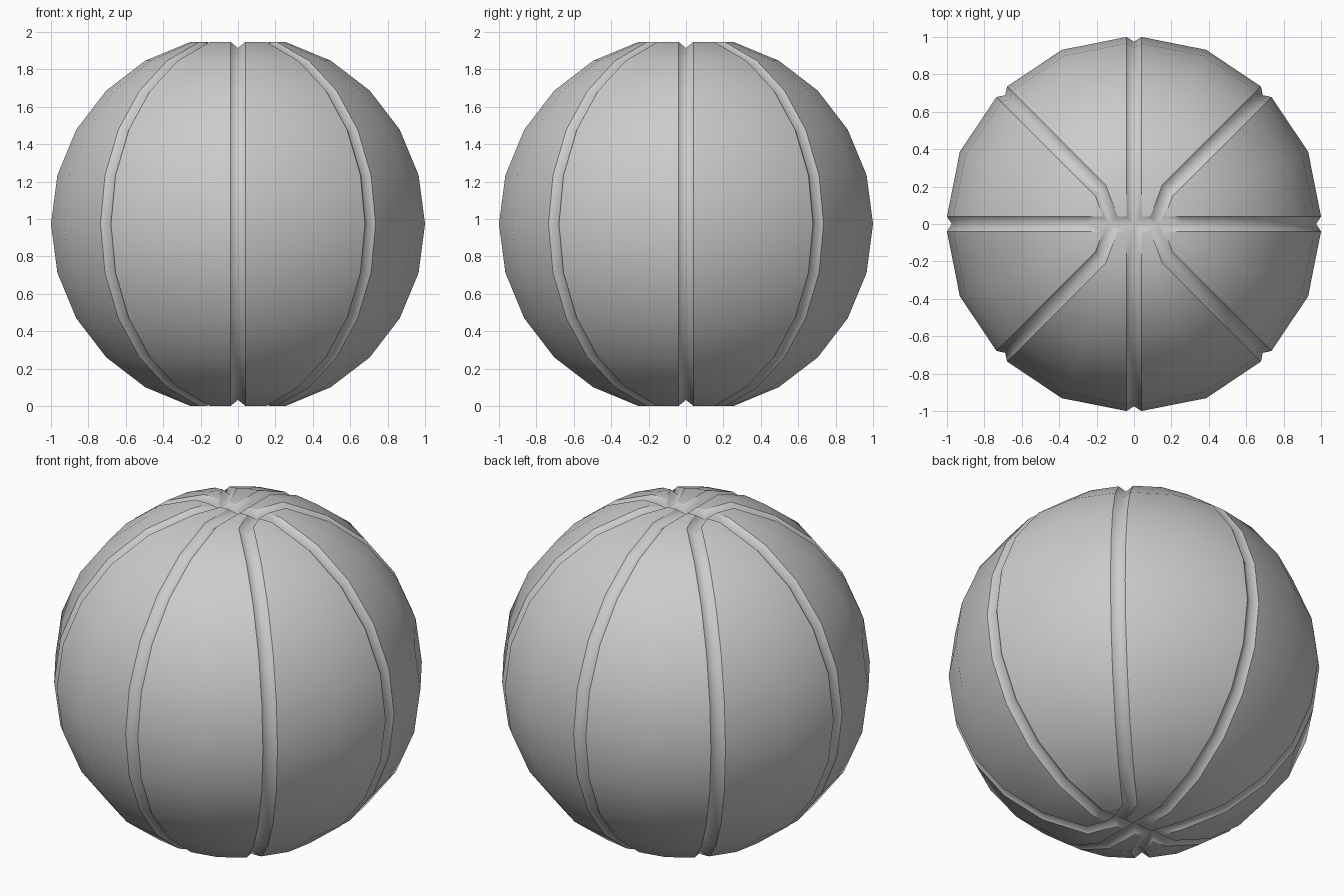
import bpy, bmesh
from math import radians, sin, cos
from mathutils import Vector

cube = bpy.data.objects.get("Cube")
if cube:
    bpy.data.objects.remove(cube)

RADIUS, HALF_WIDTH, DEPTH = 1.008, 0.04, 0.034

grey = bpy.data.materials.new("ball_grey")
grey.use_nodes = True
grey.diffuse_color = (0.6, 0.6, 0.6, 1)
grey.node_tree.nodes["Principled BSDF"].inputs["Base Color"].default_value = (0.6, 0.6, 0.6, 1)

bm = bmesh.new()
groove_faces = set()


def face(corners, groove):
    f = bm.faces.new(corners)
    f.smooth = True
    if groove:
        groove_faces.add(f)


def flat(angle, r=1.0):
    return Vector((cos(radians(angle)) * r, sin(radians(angle)) * r, 0))


def row(lat):
    """Quarter ring: groove floors at 0, 45 and 90 degrees, lips beside them, panel middles between."""
    r, z = RADIUS * cos(radians(lat)), Vector((0, 0, RADIUS * sin(radians(lat))))
    points = []
    for a in (0, 45, 90):
        for side in (-1, 0, 1):
            if not 0 <= a + side <= 90:
                continue
            if side == 0:
                points.append((flat(a, r) + z) * (1 - DEPTH / RADIUS))
                continue
            chord = flat(a + side * 22.5, r) - flat(a, r)
            across = abs(chord.dot(flat(a + 90)))
            points.append(flat(a, r) + chord * (HALF_WIDTH / across) + z)
        if a < 90:
            points.append(flat(a + 22.5, r) + z)
    return [bm.verts.new(p) for p in points]


# One eighth of the ball wall
rows = [row(lat) for lat in range(0, 90, 15)]
for low, high in zip(rows, rows[1:]):
    for i in range(len(low) - 1):
        face((low[i], low[i + 1], high[i + 1], high[i]), i in (0, 3, 4, 7))

# Flat cap, where the diagonal grooves bend into the straight one
top = RADIUS * sin(radians(75))
floor = top - DEPTH
bx, ex, m1, d1, db, d2, m2, ey, by = rows[-1]
outer = bm.verts.new((0.165, HALF_WIDTH, top))
inner = bm.verts.new((0.088, HALF_WIDTH, top))
corner = bm.verts.new((HALF_WIDTH, HALF_WIDTH, top))
junction = bm.verts.new((0.125, 0, floor))
pole = bm.verts.new((0, 0, floor))
face((ex, m1, d1, outer), False)
face((d2, m2, ey, corner, inner), False)
for quad in ((bx, ex, outer, junction), (d1, db, junction, outer), (db, d2, inner, junction),
             (junction, inner, corner, pole), (pole, corner, ey, by)):
    face(quad, True)

# Crisp lips along the grooves, smooth everywhere else
for e in bm.edges:
    if len({f in groove_faces for f in e.link_faces}) == 2:
        e.smooth = False

bmesh.ops.recalc_face_normals(bm, faces=bm.faces)
if sum(f.normal.dot(f.calc_center_median()) for f in bm.faces) < 0:
    bmesh.ops.reverse_faces(bm, faces=bm.faces)
mesh = bpy.data.meshes.new("grooved_ball")
bm.to_mesh(mesh)
bm.free()
mesh.materials.append(grey)

ball = bpy.data.objects.new("grooved_ball", mesh)
bpy.context.collection.objects.link(ball)
ball.location.z = top
mirror = ball.modifiers.new("mirror_eighths", 'MIRROR')
mirror.use_axis = (True, True, True)
mirror.merge_threshold = 0.0005
